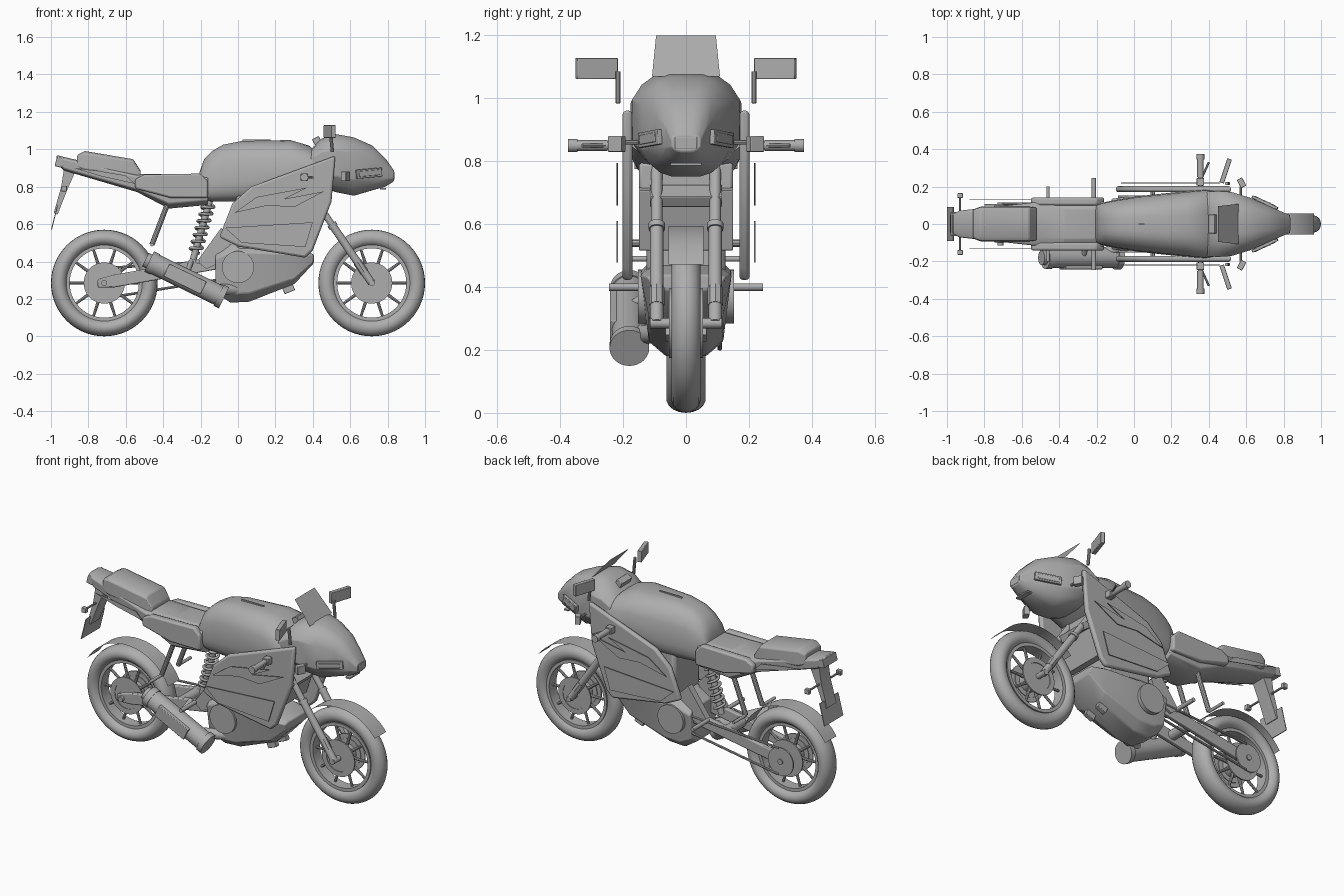
import bpy, bmesh, math
from mathutils import Vector, Matrix

if "Cube" in bpy.data.objects:
    bpy.data.objects.remove(bpy.data.objects["Cube"], do_unlink=True)

SHADE = (.42, .42, .42, 1)
grey = bpy.data.materials.new("plain grey")
grey.use_nodes = True
grey.diffuse_color = SHADE
grey.node_tree.nodes["Principled BSDF"].inputs["Base Color"].default_value = SHADE
made = []
sides = (("left", 1), ("right", -1))


def finish(name, bm, bevel=0):
    bmesh.ops.recalc_face_normals(bm, faces=bm.faces[:])
    mesh = bpy.data.meshes.new(name)
    bm.to_mesh(mesh)
    bm.free()
    mesh.materials.append(grey)
    ob = bpy.data.objects.new(name, mesh)
    bpy.context.collection.objects.link(ob)
    if bevel:
        mod = ob.modifiers.new("soft edges", "BEVEL")
        mod.width, mod.segments, mod.limit_method = bevel, 2, "ANGLE"
    made.append(ob)


def box(name, centre, size, yaw=0, pitch=0, bevel=.003):
    bm = bmesh.new()
    turn = Matrix.Rotation(yaw, 4, "Z") @ Matrix.Rotation(pitch, 4, "Y")
    place = Matrix.Translation(centre) @ turn @ Matrix.Diagonal(size).to_4x4()
    bmesh.ops.create_cube(bm, size=1, matrix=place)
    finish(name, bm, bevel)


def rod(name, start, end, radius, tip=None, segments=20):
    start, end = Vector(start), Vector(end)
    axis = end - start
    bm = bmesh.new()
    place = Matrix.Translation((start + end) / 2) @ axis.to_track_quat("Z", "Y").to_matrix().to_4x4()
    bmesh.ops.create_cone(bm, cap_ends=True, segments=segments, radius1=radius, radius2=tip or radius,
                          depth=axis.length, matrix=place)
    finish(name, bm)


def across(name, x, z, inner, outer, radius, segments=20):
    # cylinder lying across the machine
    rod(name, (x, inner, z), (x, outer, z), radius, segments=segments)


def skin(bm, rings, closed=False):
    # bridge equal rings of vertices, capping the ends of an open row
    count = len(rings[0])
    pairs = list(zip(rings, rings[1:]))
    if closed:
        pairs.append((rings[-1], rings[0]))
    else:
        bm.faces.new(rings[0])
        bm.faces.new(rings[-1])
    for near, far in pairs:
        for i in range(count):
            j = (i + 1) % count
            bm.faces.new((near[i], near[j], far[j], far[i]))


def panel(name, outline, inner, outer, bevel=0):
    # side outline in x and z, extruded across y
    bm = bmesh.new()
    skin(bm, [[bm.verts.new((x, y, z)) for x, z in outline] for y in (inner, outer)])
    finish(name, bm, bevel)


def loft(name, stations, count, power, top, bottom, bevel=0):
    # stations give x, bottom, top and half width of a tapered superellipse
    bm = bmesh.new()
    rings = []
    for x, low, high, half in stations:
        ring = []
        for i in range(count):
            angle = math.tau * (i + .5) / count
            u, v = (math.copysign(abs(f(angle)) ** (2 / power), f(angle)) for f in (math.cos, math.sin))
            taper = 1 - abs(v) ** 2 * (1 - (top if v > 0 else bottom))
            ring.append(bm.verts.new((x, u * taper * half, low + (high - low) * (v + 1) / 2)))
        rings.append(ring)
    skin(bm, rings)
    finish(name, bm, bevel)


def lathe(name, x, profile, steps=56):
    # closed profile of radius and y, spun about a wheel axle
    bm = bmesh.new()
    rings = []
    for i in range(steps):
        angle = math.tau * i / steps
        c, s = math.cos(angle), math.sin(angle)
        rings.append([bm.verts.new((x + r * c, y, AXLE + r * s)) for r, y in profile])
    skin(bm, rings, closed=True)
    finish(name, bm)


def hoop(name, x, inner, outer, y, thick):
    near, far = y - thick / 2, y + thick / 2
    lathe(name, x, [(inner, near), (outer, near), (outer, far), (inner, far)])


def sheet(name, rows):
    # single-surface strip between left and right edge points
    bm = bmesh.new()
    rows = [[bm.verts.new(point) for point in row] for row in rows]
    for (a, b), (c, d) in zip(rows, rows[1:]):
        bm.faces.new((a, b, d, c))
    finish(name, bm)


def mudguard(name, x, start, end, steps=16):
    angles = [math.radians(start + (end - start) * i / steps) for i in range(steps + 1)]
    sheet(name, [[(x + .31 * math.cos(a), y, AXLE + .31 * math.sin(a)) for y in (-.055, .055)] for a in angles])


# Wheels with spokes, brake discs and thin mudguards
AXLE = .285
FRONT, REAR = .715, -.715
for end, x, half in (("front", FRONT, .047), ("rear", REAR, .063)):
    turns = [math.tau * i / 18 for i in range(18)]
    lathe(end + "_tyre", x, [(.24 + .045 * math.cos(t), half * math.sin(t)) for t in turns])
    hoop(end + "_rim", x, .185, .204, 0, .07)
    across(end + "_hub", x, AXLE, -.05, .05, .055, 32)
    across(end + "_axle", x, AXLE, -.115, .115, .016)
    for side, s in sides:
        hoop(f"{end}_{side}_brake_disc", x, .08, .11, s * .05, .008)
        hoop(f"{end}_{side}_disc_carrier", x, .045, .084, s * .046, .008)
    centre = Vector((x, 0, AXLE))
    for i in range(10):
        angle = math.tau * i / 10
        ray = Vector((math.cos(angle), 0, math.sin(angle)))
        rod(f"{end}_spoke_{i}", centre, centre + ray * .19, .011, .007, 8)
mudguard("front_mudguard", FRONT, 37, 137)
mudguard("rear_mudguard", REAR, 25, 148)

# Forks, handlebars, mirrors and front indicators
BAR_X, BAR_Z = .355, .85
for side, s in sides:
    fork = s * .093
    foot, head = Vector((FRONT, fork, AXLE)), Vector((.33, fork, BAR_Z))
    rod(side + "_fork_slider", foot, foot.lerp(head, .56), .021)
    rod(side + "_fork_collar", foot.lerp(head, .53), foot.lerp(head, .56), .026)
    rod(side + "_fork_tube", foot.lerp(head, .5), head, .018)
    rod(side + "_brake_caliper", foot.lerp(head, .1), foot.lerp(head, .2), .024, segments=8)
    across(side + "_handlebar", BAR_X, BAR_Z, s * .1, s * .35, .013)
    across(side + "_grip", BAR_X, BAR_Z, s * .25, s * .35, .017)
    across(side + "_bar_end", BAR_X, BAR_Z, s * .345, s * .375, .021)
    box(side + "_switch_box", (BAR_X, s * .225, BAR_Z), (.04, .04, .04))
    rod(side + "_lever", (BAR_X, s * .23, BAR_Z), (.4, s * .33, BAR_Z), .006, segments=8)
    box(side + "_mirror", (.49, s * .284, 1.095), (.025, .135, .068), yaw=-s * .32)
    rod(side + "_mirror_stem", (.505, s * .216, .985), (.495, s * .216, 1.085), .009, segments=10)
    box(side + "_front_indicator", (.575, s * .22, .855), (.032, .05, .05), yaw=s / 2)
    across(side + "_indicator_stem", .57, .86, s * .13, s * .2, .007, 8)
box("fork_yoke", (.42, 0, .69), (.07, .23, .04), pitch=.6)

# Nose cowl, lamps and windscreen
loft("nose_cowl", [(.39, .83, 1, .185), (.45, .8, 1.06, .188), (.52, .77, 1.083, .183), (.62, .75, 1.065, .15),
                   (.72, .78, 1.02, .105), (.79, .8, .95, .07), (.835, .83, .885, .05)], 16, 4, .72, .68, .004)
box("nose_plate", (.83, 0, .858), (.014, .07, .04))
box("chin_strip", (.775, 0, .79), (.03, .1, .008), bevel=0)
for side, s in sides:
    for part, out, size in (("headlight", .114, (.15, .016, .048)), ("headlight_lens", .121, (.12, .008, .03))):
        box(f"{side}_{part}", (.7, s * out, .872), size, yaw=-s * .44, pitch=-.08)
sheet("windscreen", [[(x, -y, z), (x, y, z)] for x, y, z in ((.56, .108, 1.07), (.45, .095, 1.2))])
box("instrument_pod", (.425, 0, 1.04), (.04, .1, .05), pitch=-.5)

# Fuel tank
loft("fuel_tank", [(-.205, .78, .88, .1), (-.18, .73, .95, .112), (-.14, .72, .99, .122), (-.08, .72, 1.025, .133),
                   (.02, .72, 1.045, .15), (.28, .74, 1.05, .178), (.38, .78, 1.02, .188),
                   (.46, .82, .95, .18)], 24, 4, .68, .95)
box("tank_strip", (.1, 0, 1.046), (.15, .008, .014), bevel=0)

# Seat, hump and tail
loft("seat_body", [(-.16, .7, .87, .135), (-.37, .68, .87, .137), (-.54, .77, .87, .128),
                   (-.93, .885, .96, .08), (-.97, .925, .97, .06)], 8, 5, .85, .75, .006)
loft("seat_hump", [(-.86, .9, .97, .08), (-.82, .88, .992, .095), (-.56, .85, .948, .095),
                   (-.52, .85, .885, .09)], 8, 7, .95, 1, .006)
box("tail_lamp", (-.955, 0, .93), (.04, .13, .05), pitch=.25)
for side, s in sides:
    panel(side + "_seat_panel", [(-.55, .84), (-.5, .865), (-.2, .87), (-.16, .83), (-.16, .74),
                                 (-.36, .74), (-.55, .79)], s * .1, s * .142, .01)
    panel(side + "_tail_stripe", [(-.88, .9), (-.73, .855), (-.55, .815), (-.6, .86), (-.75, .885)],
          s * .127, s * .131)
    across(side + "_rear_indicator_stem", -.93, .79, 0, s * .14, .006, 8)
    box(side + "_rear_indicator", (-.93, s * .152, .79), (.03, .025, .03))
    rod(side + "_mudguard_strut", (-.38, s * .08, .7), (-.46, s * .08, .49), .014, segments=10)
panel("plate_bracket", [(-.93, .9), (-.87, .88), (-.91, .79), (-.965, .65), (-.985, .66), (-.945, .8)], -.045, .045)
panel("number_plate", [(-.967, .7), (-.962, .7), (-.995, .57), (-1, .57)], -.09, .09)

# Side fairings with raised graphic plates
upper = [(-.02, .66), (.1, .745), (.37, .795), (.25, .735), (.46, .775), (.3, .69), (.16, .7)]
lower = [(-.07, .58), (.4, .61), (.36, .478), (.02, .5)]
for side, s in sides:
    panel(side + "_fairing", [(.52, .965), (.5, .72), (.4, .46), (.36, .42), (0, .48), (-.1, .53),
                              (-.03, .71), (.07, .8)], s * .17, s * .202, .012)
    panel(side + "_upper_flash", upper, s * .216, s * .221)
    panel(side + "_lower_flash", lower, s * .216, s * .221)
    across(side + "_fairing_stay", .1, .54, s * .08, s * .18, .012, 8)

# Engine, radiator and belly pan
box("engine_block", (.14, 0, .6), (.3, .25, .34), bevel=.02)
box("radiator", (.36, 0, .62), (.06, .3, .2), pitch=.3)
box("frame_head", (.32, 0, .75), (.14, .3, .09), bevel=.01)
loft("belly_pan", [(-.12, .23, .45, .14), (-.04, .175, .5, .15), (.06, .18, .5, .15), (.3, .275, .47, .15),
                   (.405, .39, .44, .13)], 8, 5, 1, .6, .006)
for side, s in sides:
    across(side + "_engine_cover", 0, .37, s * .1, s * .152, .086, 32)
    panel(side + "_frame_link", [(-.22, .4), (-.09, .58), (-.03, .52), (-.08, .4), (-.17, .36)], s * .07, s * .11)
    across(side + "_foot_peg", -.215, .4, s * .09, s * .245, .012)
    across(side + "_rear_peg", -.46, .49, s * .08, s * .2, .009)
    box(side + "_belly_bracket", (.27, s * .05, .255), (.06, .03, .04), pitch=-.4)

# Swingarm, chain and rear shock
for side, s in sides:
    panel(side + "_swingarm", [(-.75, .26), (-.75, .305), (-.66, .33), (-.1, .43), (-.1, .36), (-.66, .262)],
          s * .068, s * .098, .006)
across("swingarm_bridge", -.33, .36, -.08, .08, .03)
across("rear_sprocket", REAR, AXLE, .1, .108, .085, 32)
for part, back, front in (("upper", .365, .41), ("lower", .205, .32)):
    rod(f"chain_{part}", (-.7, .108, back), (0, .108, front), .007, segments=8)
top, foot = Vector((-.15, 0, .73)), Vector((-.24, 0, .41))
rod("shock_body", foot, top, .018)
out = (top - foot).orthogonal().normalized()
coil = bpy.data.curves.new("shock_spring", "CURVE")
coil.dimensions, coil.bevel_depth, coil.bevel_resolution = "3D", .008, 1
spline = coil.splines.new("POLY")
spline.points.add(112)
for i, point in enumerate(spline.points):
    spin = Matrix.Rotation(math.tau * i / 16, 3, top - foot)
    point.co = (*(foot.lerp(top, .12 + .8 * i / 112) + spin @ out * .032), 1)
coil.materials.append(grey)
bpy.context.collection.objects.link(bpy.data.objects.new("shock_spring", coil))

# Silencer on the right side
back, front = Vector((-.475, -.18, .4)), Vector((-.075, -.18, .206))
for part, start, end, radius in (("body", 0, 1, .056), ("front_band", .93, 1, .063),
                                 ("rear_band", 0, .08, .06), ("tip", -.05, 0, .04)):
    rod("silencer_" + part, back.lerp(front, start), back.lerp(front, end), radius, segments=32)
middle = back.lerp(front, .48) - Vector((0, .042, 0))
box("silencer_shield", middle, (.22, .04, .075), pitch=math.atan2(back.z - front.z, front.x - back.x))
rod("silencer_hanger", (-.25, -.09, .4), middle, .014)
rod("exhaust_pipe", (-.14, -.15, .25), (.02, -.08, .25), .03)

# Smooth curved surfaces while keeping the creases
bpy.ops.object.select_all(action="DESELECT")
for ob in made:
    ob.select_set(True)
bpy.context.view_layer.objects.active = made[0]
bpy.ops.object.shade_smooth_by_angle(angle=math.radians(32))
